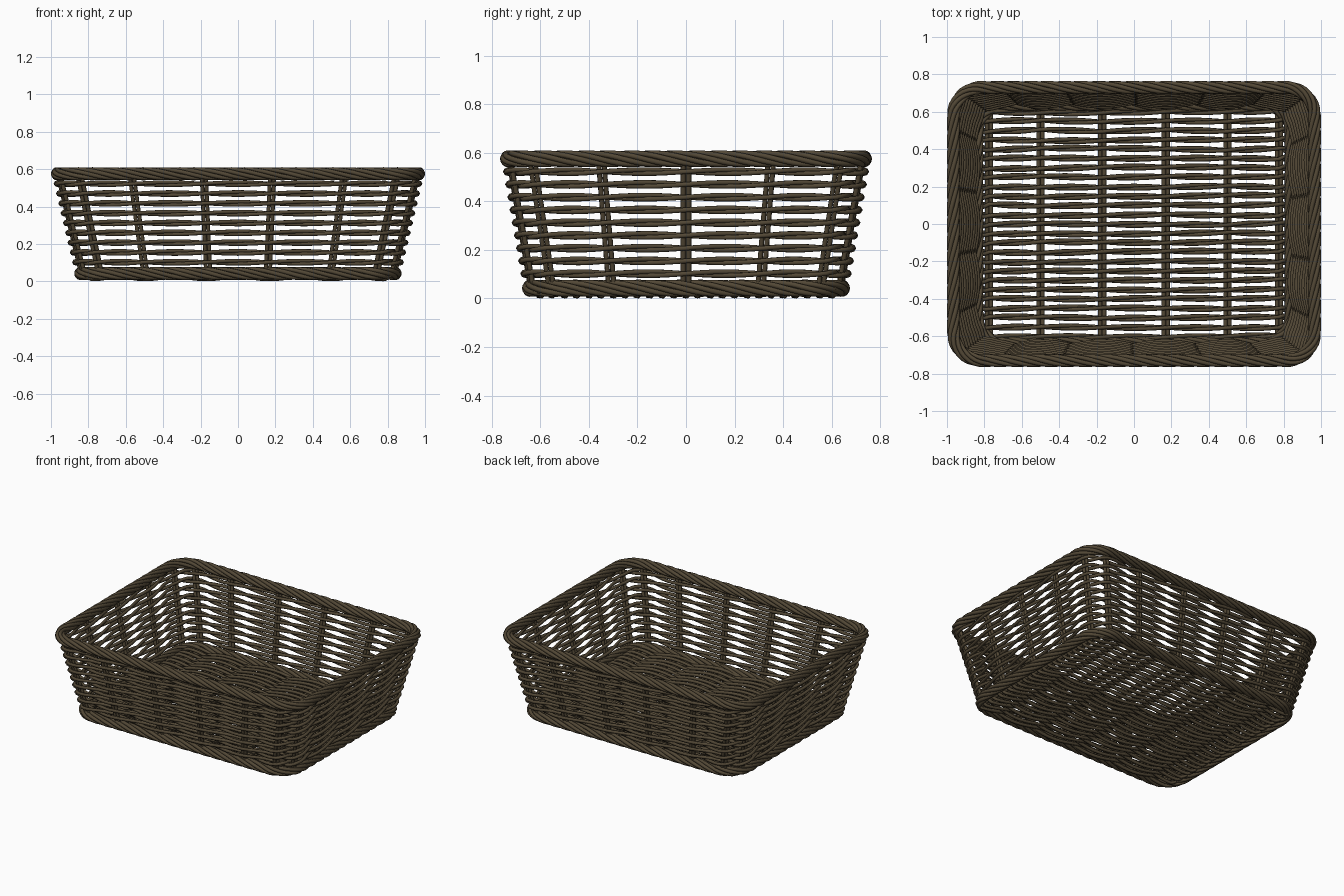
import bpy, math, random
from mathutils import Vector

random.seed(4)
cube = bpy.data.objects.get("Cube")
if cube:
    bpy.data.objects.remove(cube, do_unlink=True)

CANE = 0.011          # strand radius
CORNER = 0.15         # basket corner radius
WEAVE = 0.022         # distance a weaver bulges around a stake
UP = Vector((0, 0, 1))

wicker = bpy.data.materials.new("dark_wicker")
wicker.use_nodes = True
color = (0.085, 0.064, 0.036, 1)
wicker.diffuse_color = color
bsdf = wicker.node_tree.nodes["Principled BSDF"]
bsdf.inputs["Base Color"].default_value = color
bsdf.inputs["Roughness"].default_value = 0.8


def canes(name, paths, radius=CANE, cyclic=False):
    """Sweep round strands along the paths and join them in one mesh."""
    curve = bpy.data.curves.new(name, 'CURVE')
    curve.dimensions = '3D'
    curve.bevel_depth = radius
    curve.bevel_resolution = 1
    curve.use_fill_caps = True
    for path in paths:
        spline = curve.splines.new('POLY')
        spline.points.add(len(path) - 1)
        for point, co in zip(spline.points, path):
            point.co = (*co, 1)
        spline.use_cyclic_u = cyclic
    temp = bpy.data.objects.new(name + "_path", curve)
    mesh = bpy.data.meshes.new_from_object(temp)
    bpy.data.objects.remove(temp)
    bpy.data.curves.remove(curve)
    mesh.name = name
    mesh.materials.clear()
    mesh.materials.append(wicker)
    mesh.shade_smooth()
    obj = bpy.data.objects.new(name, mesh)
    bpy.context.collection.objects.link(obj)
    return obj


class Ring:
    """Rounded rectangle of the flared wall at height z, walked by length."""

    def __init__(self, z):
        self.z = z
        self.hx, self.hy = 0.83 + 0.235 * z, 0.632 + 0.17 * z
        self.a, self.b = self.hx - CORNER, self.hy - CORNER
        self.arc = CORNER * math.pi / 2
        self.length = 4 * (self.a + self.b + self.arc)

    def at(self, s):
        s %= self.length
        a, b = self.a, self.b
        for k, (cx, cy) in enumerate(((a, b), (-a, b), (-a, -b), (a, -b))):
            side = 2 * (a if k % 2 else b)
            angle = k * math.pi / 2
            back = max(side - s, 0)
            if s > side:
                angle += min(s - side, self.arc) / CORNER
            if s <= side + self.arc or k == 3:
                n = Vector((math.cos(angle), math.sin(angle), 0))
                t = Vector((-n.y, n.x, 0))
                return Vector((cx, cy, self.z)) + n * CORNER - t * back, n, t
            s -= side + self.arc

    def stakes(self):
        half = [self.b + f * self.hy for f in (-0.87, -0.48, 0, 0.48, 0.87)]
        start = 2 * self.b + self.arc + self.a
        half += [start + f * self.hx for f in (-0.88, -0.59, -0.19, 0.19, 0.59, 0.88)]
        return half + [s + self.length / 2 for s in half]


# Twisted rope borders at the top and bottom
def rope(name, z, turns, steps=240):
    ring = Ring(z)
    spots = [ring.at(ring.length * i / steps) for i in range(steps)]
    strands = []
    for group in range(3):
        for spread in (-0.5, 0.5):
            start = group * math.tau / 3 + spread
            path = []
            for i, (p, n, t) in enumerate(spots):
                phi = start - turns * math.tau * i / steps
                path.append(p + 0.023 * (n * math.cos(phi) + UP * math.sin(phi)))
            strands.append(path)
    canes(name, strands, 0.0125, True)
    canes(name + "_core", [[p for p, n, t in spots]], 0.016, True)


rope("top_rim", 0.575, 12)
rope("bottom_rim", 0.042, 11)

# Paired wall stakes
low, high = Ring(0.035), Ring(0.57)
pairs = []
for s0, s1 in zip(low.stakes(), high.stakes()):
    for side in (-CANE, CANE):
        path = []
        for ring, s in ((low, s0), (high, s1)):
            p, n, t = ring.at(s)
            path.append(p + t * side)
        pairs.append(path)
canes("wall_stakes", pairs)

# Twined wall rows: two strands pass on opposite sides of each stake
rows = []
STEPS = 8
for row in range(9):
    ring = Ring(0.102 + 0.0525 * row)
    knots = ring.stakes()
    knots.append(knots[0] + ring.length)
    for strand in (0, 1):
        path = []
        for i in range(len(knots) - 1):
            for j in range(STEPS):
                f = j / STEPS
                p, n, t = ring.at(knots[i] + (knots[i + 1] - knots[i]) * f)
                phi = math.pi * (i + f + strand + row)
                path.append(p + n * WEAVE * math.cos(phi) + UP * 0.008 * math.sin(phi))
        rows.append(path)
canes("wall_weavers", rows, CANE, True)

# Paired floor stakes running front to back
FLOOR = 0.033
stake_x = (-0.775, -0.5, -0.17, 0.17, 0.5, 0.775)
canes("floor_stakes", [[(x + d, -0.63, FLOOR), (x + d, 0.63, FLOOR)]
                       for x in stake_x for d in (-CANE, CANE)])

# Twined floor rows running left to right, with slightly uneven spacing
knots = [(-0.815, -0.5)] + [(x, i) for i, x in enumerate(stake_x)] + [(0.815, 5.5)]
rows = []
COUNT = 25
for row in range(COUNT):
    y = -0.6 + 1.2 * row / (COUNT - 1)
    drift = [random.uniform(-0.006, 0.006) for k in knots]
    for strand in (0, 1):
        path = []
        for k in range(len(knots) - 1):
            (x0, p0), (x1, p1) = knots[k], knots[k + 1]
            last = k == len(knots) - 2
            for j in range(STEPS + last):
                f = j / STEPS
                phi = math.pi * (p0 + (p1 - p0) * f + strand + row)
                shift = drift[k] + (drift[k + 1] - drift[k]) * f
                path.append((x0 + (x1 - x0) * f,
                             y + shift + 0.008 * math.sin(phi),
                             FLOOR + WEAVE * math.cos(phi)))
        rows.append(path)
canes("floor_weavers", rows)
